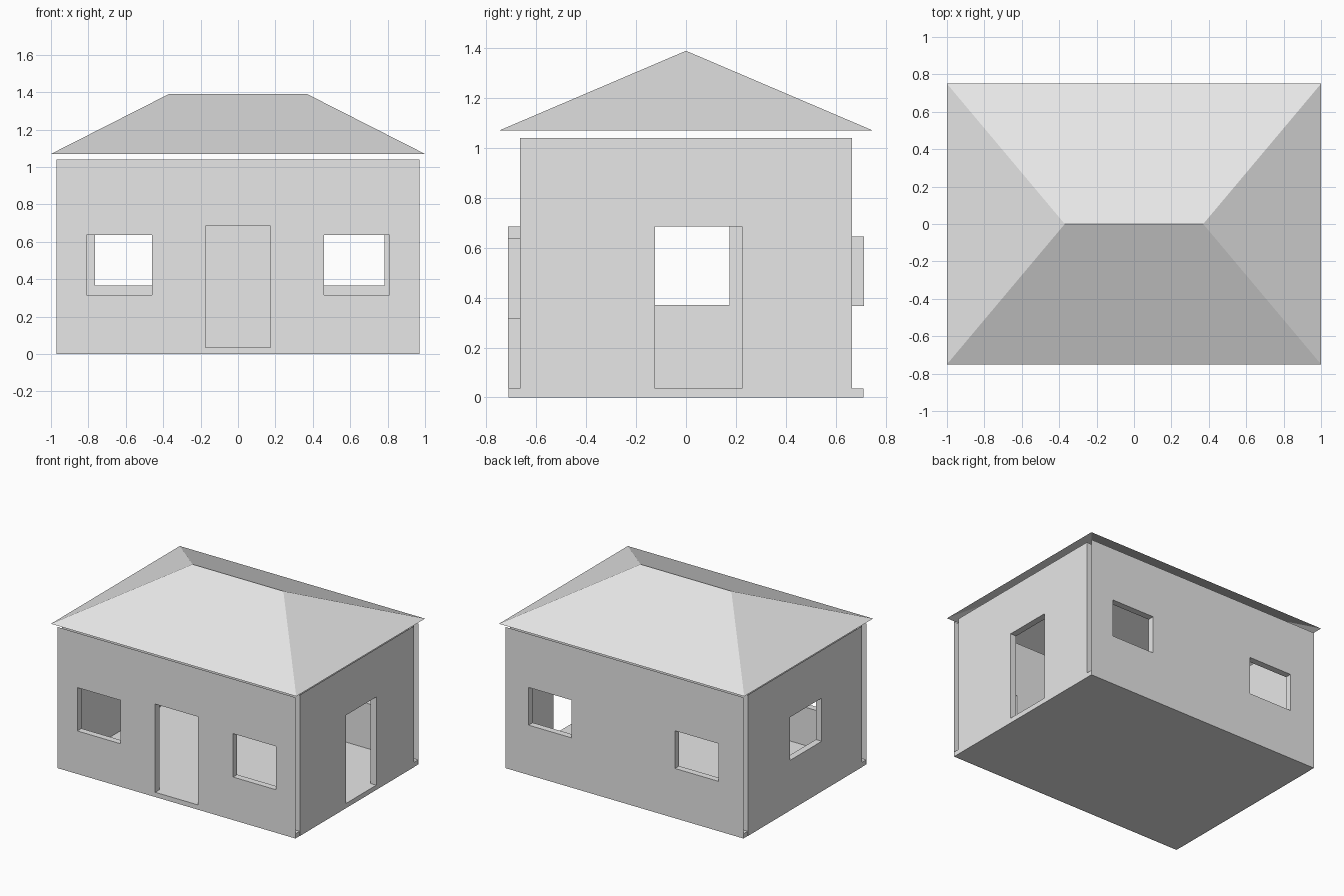
import bpy
import bmesh

old = bpy.data.objects.get("Cube")
if old:
    bpy.data.objects.remove(old, do_unlink=True)

plaster = bpy.data.materials.new("light_grey")
plaster.use_nodes = True
GREY = (0.8, 0.8, 0.8, 1)
plaster.diffuse_color = GREY
plaster.node_tree.nodes["Principled BSDF"].inputs["Base Color"].default_value = GREY

# Overall dimensions
HALF_X, HALF_Y = 0.97, 0.714
THICK = 0.048
WALL_TOP, SLAB_TOP = 1.04, 0.035
EAVES, RIDGE, RIDGE_HALF = 1.07, 1.39, 0.37
ROOF_X, ROOF_Y = 1.0, 0.75
DOOR_TOP = 0.685


def finish(name, bm, fix_normals=True):
    bmesh.ops.remove_doubles(bm, verts=bm.verts, dist=0.0001)
    if fix_normals:
        bmesh.ops.recalc_face_normals(bm, faces=bm.faces)
    mesh = bpy.data.meshes.new(name)
    bm.to_mesh(mesh)
    bm.free()
    mesh.materials.append(plaster)
    obj = bpy.data.objects.new(name, mesh)
    bpy.context.collection.objects.link(obj)
    return obj


def wall(name, place, half, outer, openings):
    """Two wall skins joined only by the reveals of the openings.
    place(u, d, z) maps along / depth / height to a point;
    each opening is (u_min, u_max, z_min, z_max)."""
    bm = bmesh.new()
    inner = outer - THICK

    def quad(*points):
        bm.faces.new([bm.verts.new(place(*p)) for p in points])

    us = sorted({-half, half} | {u for o in openings for u in o[:2]})
    zs = sorted({0, WALL_TOP} | {z for o in openings for z in o[2:]})
    for a, b in zip(us, us[1:]):
        for c, d in zip(zs, zs[1:]):
            u, z = (a + b) / 2, (c + d) / 2
            if any(o[0] < u < o[1] and o[2] < z < o[3] for o in openings):
                continue
            for depth in (outer, inner):
                quad((a, depth, c), (b, depth, c), (b, depth, d), (a, depth, d))
    # Reveals, split at the grid lines so that they share the skin edges
    for u0, u1, z0, z1 in openings:
        cols = [u for u in us if u0 <= u <= u1]
        rows = [z for z in zs if z0 <= z <= z1]
        for z in (z0, z1):
            for a, b in zip(cols, cols[1:]):
                quad((a, outer, z), (b, outer, z), (b, inner, z), (a, inner, z))
        for u in (u0, u1):
            for c, d in zip(rows, rows[1:]):
                quad((u, outer, c), (u, outer, d), (u, inner, d), (u, inner, c))
    return finish(name, bm)


# Walls with their doors and windows
wall("front_wall", lambda u, d, z: (u, -d, z), HALF_X, HALF_Y, [
    (-0.81, -0.46, 0.317, 0.637),
    (-0.175, 0.175, SLAB_TOP, DOOR_TOP),
    (0.46, 0.81, 0.317, 0.637)])
wall("back_wall", lambda u, d, z: (u, d, z), HALF_X, HALF_Y, [
    (-0.765, -0.41, 0.367, 0.645),
    (0.432, 0.783, 0.367, 0.645)])
side_half = HALF_Y - THICK
wall("left_wall", lambda u, d, z: (d, u, z), side_half, HALF_X, [
    (-0.125, 0.225, SLAB_TOP, DOOR_TOP)])
wall("right_wall", lambda u, d, z: (-d, u, z), side_half, HALF_X, [
    (-0.195, 0.175, 0.37, 0.688)])

# Closing strips where the side walls meet the front and back walls
bm = bmesh.new()
for sx in (-1, 1):
    for sy in (-1, 1):
        y = sy * side_half
        x0, x1 = sx * HALF_X, sx * (HALF_X - THICK)
        bm.faces.new([bm.verts.new(p) for p in (
            (x0, y, 0), (x1, y, 0), (x1, y, WALL_TOP), (x0, y, WALL_TOP))])
finish("wall_end_strips", bm)

# Floor slab, a hair inside the wall faces
bm = bmesh.new()
bmesh.ops.create_cube(bm, size=1)
for v in bm.verts:
    v.co.x *= 2 * HALF_X - 0.003
    v.co.y *= 2 * HALF_Y - 0.003
    v.co.z = (v.co.z + 0.5) * SLAB_TOP
finish("floor_slab", bm)

# Hipped roof, a thin shell open underneath
bm = bmesh.new()
fl, fr, br, bl = [bm.verts.new((x * ROOF_X, y * ROOF_Y, EAVES))
                  for x, y in ((-1, -1), (1, -1), (1, 1), (-1, 1))]
ridge_l = bm.verts.new((-RIDGE_HALF, 0, RIDGE))
ridge_r = bm.verts.new((RIDGE_HALF, 0, RIDGE))
for face in ((fl, fr, ridge_r, ridge_l), (fr, br, ridge_r),
             (br, bl, ridge_l, ridge_r), (bl, fl, ridge_l)):
    bm.faces.new(face)
finish("hipped_roof", bm, fix_normals=False)
